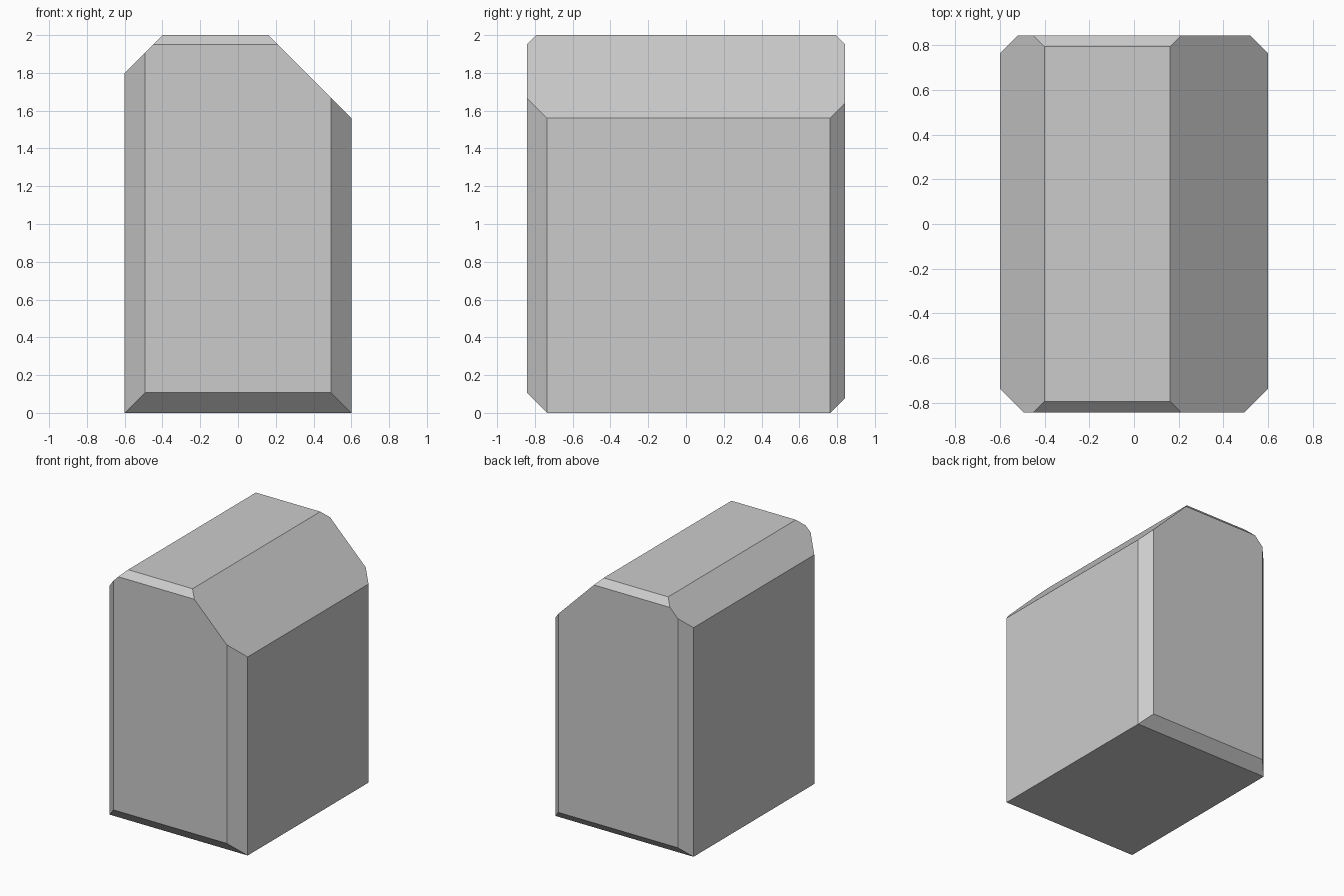
import bpy, bmesh
from mathutils import Vector

if "Cube" in bpy.data.objects:
    bpy.data.objects.remove(bpy.data.objects["Cube"])

HX, HY, TOP = 0.6, 0.843, 2.0

# Main body: front profile extruded front to back
bm = bmesh.new()
profile = [(-HX, 0), (HX, 0), (HX, 1.56), (0.16, TOP), (-0.4, TOP), (-HX, 1.8)]
face = bm.faces.new([bm.verts.new((x, -HY, z)) for x, z in profile])
ext = bmesh.ops.extrude_face_region(bm, geom=[face])
bmesh.ops.translate(bm, vec=(0, 2 * HY, 0),
                    verts=[v for v in ext["geom"] if isinstance(v, bmesh.types.BMVert)])


def bevel_cut(corner, normal, size):
    """Slice off everything further out than `size` back from a 45 degree corner."""
    n = Vector(normal)
    # moving the plane inward so each leg of the corner loses `size`
    point = Vector(corner) - n * (size / 2)
    cut = bmesh.ops.bisect_plane(bm, geom=bm.verts[:] + bm.edges[:] + bm.faces[:],
                                 plane_co=point, plane_no=n.normalized(),
                                 clear_outer=True, dist=1e-5)
    edges = [e for e in cut["geom_cut"] if isinstance(e, bmesh.types.BMEdge)]
    bmesh.ops.edgeloop_fill(bm, edges=edges)


# Bevels around the front and back faces
for side, size in ((-1, 0.107), (1, 0.08)):
    y = side * HY
    bevel_cut((HX, y, 0), (1, side, 0), size)      # right upright edge
    bevel_cut((-HX, y, 0), (-1, side, 0), size)    # left upright edge
    bevel_cut((0, y, 0), (0, side, -1), size)      # bottom edge
    bevel_cut((0, y, TOP), (0, side, 1), 0.05)     # top edge

bmesh.ops.remove_doubles(bm, verts=bm.verts, dist=1e-4)
bmesh.ops.recalc_face_normals(bm, faces=bm.faces)
mesh = bpy.data.meshes.new("bevelled_block")
bm.to_mesh(mesh)
bm.free()
bpy.context.collection.objects.link(bpy.data.objects.new("bevelled_block", mesh))
